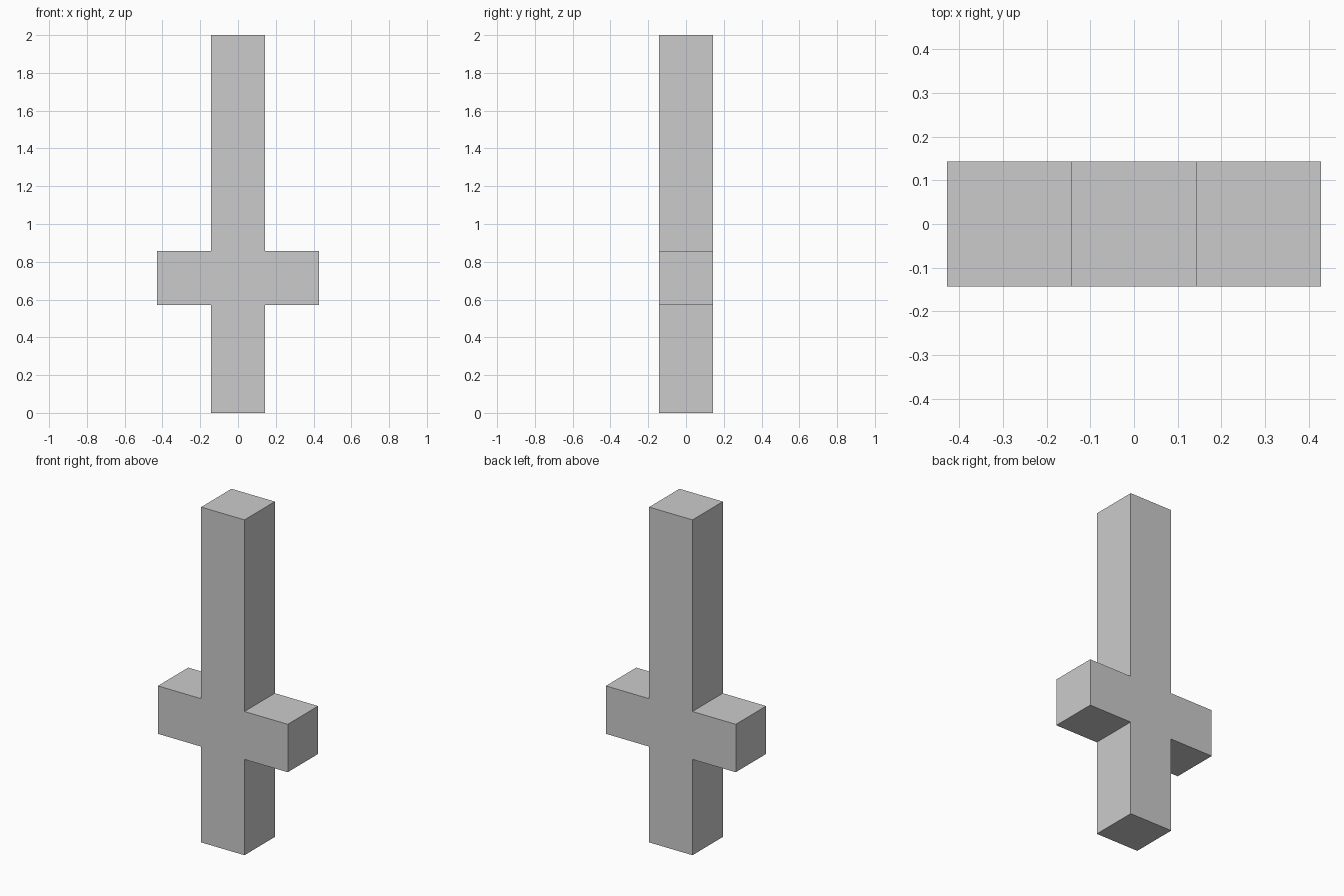
import bpy, bmesh
from mathutils import Vector

if "Cube" in bpy.data.objects:
    bpy.data.objects.remove(bpy.data.objects["Cube"])

U = 2 / 7      # side of one square module
H = U / 2      # half thickness

# Right half of the cross outline (x, z), mirrored to close the loop
half = [(H, 0), (H, 2 * U), (3 * H, 2 * U), (3 * H, 3 * U), (H, 3 * U), (H, 7 * U)]
outline = half + [(-x, z) for x, z in reversed(half)]

# Extrude the outline from front to back
bm = bmesh.new()
front = bm.faces.new([bm.verts.new((x, -H, z)) for x, z in outline])
ext = bmesh.ops.extrude_face_region(bm, geom=[front], use_keep_orig=True)
back = [g for g in ext["geom"] if isinstance(g, bmesh.types.BMVert)]
bmesh.ops.translate(bm, verts=back, vec=Vector((0, 2 * H, 0)))
bmesh.ops.recalc_face_normals(bm, faces=bm.faces[:])

mesh = bpy.data.meshes.new("cross_block")
bm.to_mesh(mesh)
bm.free()
bpy.context.collection.objects.link(bpy.data.objects.new("cross_block", mesh))
